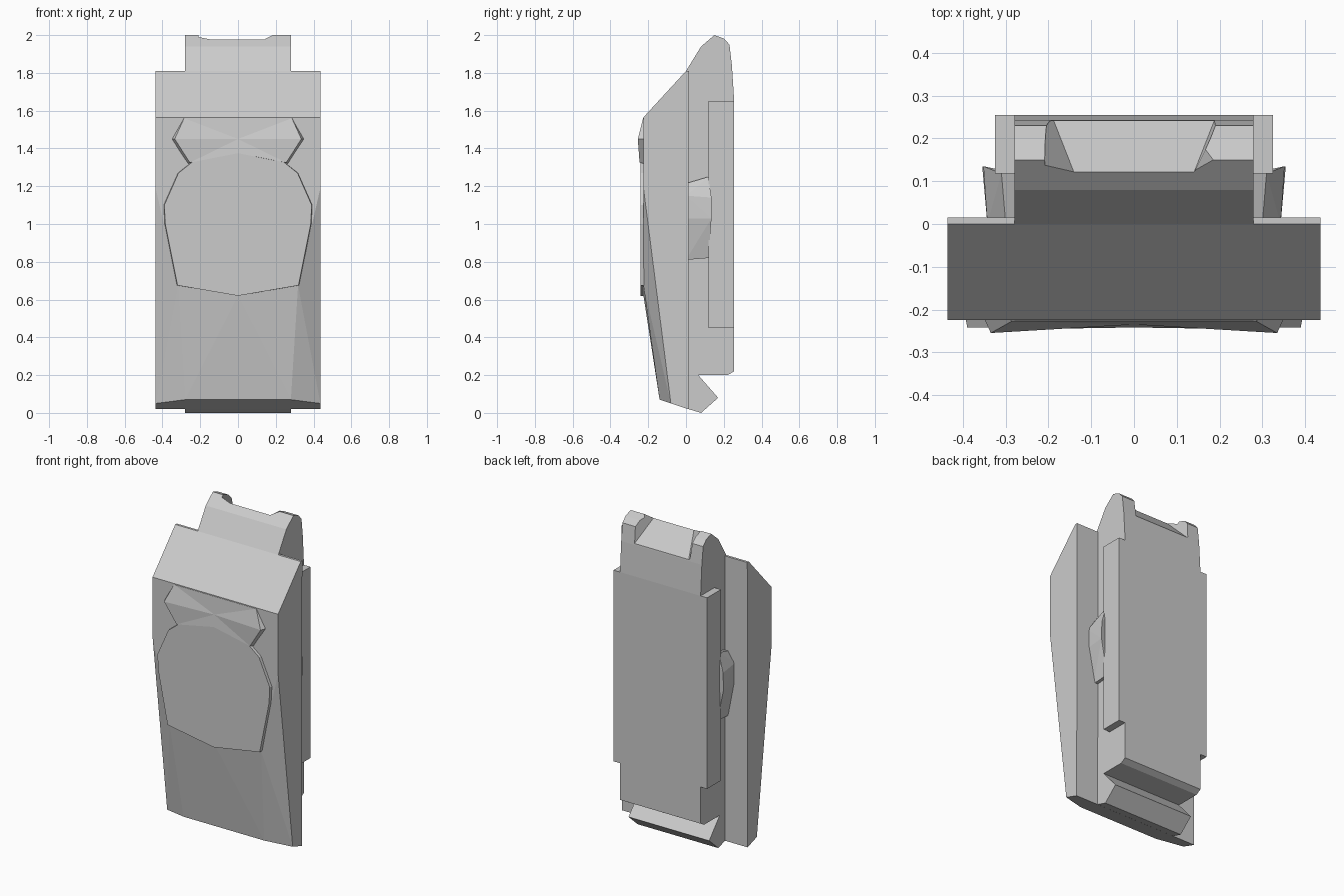
import bpy, bmesh

if "Cube" in bpy.data.objects:
    bpy.data.objects.remove(bpy.data.objects["Cube"])


def make(name, verts, faces):
    me = bpy.data.meshes.new(name)
    me.from_pydata(verts, [], faces)
    bm = bmesh.new()
    bm.from_mesh(me)
    bmesh.ops.recalc_face_normals(bm, faces=bm.faces)
    bm.to_mesh(me)
    bm.free()
    ob = bpy.data.objects.new(name, me)
    bpy.context.collection.objects.link(ob)
    return ob


def loft(name, a, b):
    """Closed solid between two matching rings."""
    n = len(a)
    faces = [list(range(n)), list(range(n, 2 * n))]
    faces += [(i, (i + 1) % n, (i + 1) % n + n, i + n) for i in range(n)]
    return make(name, a + b, faces)


def prism_x(name, profile, half):
    return loft(name, [(-half, y, z) for y, z in profile],
                [(half, y, z) for y, z in profile])


def hull(name, pts):
    me = bpy.data.meshes.new(name)
    bm = bmesh.new()
    for p in pts:
        bm.verts.new(p)
    res = bmesh.ops.convex_hull(bm, input=bm.verts[:])
    loose = [v for v in bm.verts if not v.link_faces]
    bmesh.ops.delete(bm, geom=loose, context='VERTS')
    bmesh.ops.recalc_face_normals(bm, faces=bm.faces)
    bm.to_mesh(me)
    bm.free()
    ob = bpy.data.objects.new(name, me)
    bpy.context.collection.objects.link(ob)
    return ob


def mirror_ring(half):
    """Right side points from bottom centre to top; mirrored to a full ring."""
    return half + [(-x, y, z) for x, y, z in reversed(half) if x > 0]


# Front shell with tapered corner facets
W = 0.436
half = [(W, -.225, 1.565), (W, -.225, 1.19), (.318, -.225, .675), (.28, -.14, .07),
        (W, -.08, .05), (W, .012, .02), (W, .015, 1.81), (W, 0, 1.81)]
n = len(half)
verts = half + [(-x, y, z) for x, y, z in half] + [(0, -.225, .62)]
c = 2 * n
faces = [(0, 1, 2, c, 2 + n, 1 + n, n), (c, 2, 3), (c, 3, 3 + n), (c, 3 + n, 2 + n),
         (3, 4, 5, 5 + n, 4 + n, 3 + n), (5, 6, 6 + n, 5 + n),
         (6, 7, 7 + n, 6 + n), (7, 0, n, 7 + n)]
for o in (0, n):
    faces += [(1 + o, 4 + o, 2 + o), (2 + o, 4 + o, 3 + o),
              tuple(i + o for i in (0, 1, 4, 5, 6, 7))]
make("front_shell", verts, faces)

# Core body with bottom hook
core = prism_x("core_body", [
    (0, .024), (.08, 0), (.17, .08), (.065, .2), (.22, .2), (.255, .22),
    (.255, 1.65), (.243, 1.84), (.23, 1.95), (.2, 1.982), (.15, 2),
    (.08, 1.94), (0, 1.81)], .28)

# Sloped notch cut into the top of the core
lower = [(-.14, .12, 1.978), (.14, .12, 1.978), (.195, .26, 1.83), (-.195, .26, 1.83)]
upper = [(-.21, .12, 2.012), (.21, .12, 2.012), (.21, .26, 2.012), (-.21, .26, 2.012)]
cutter = loft("notch_cutter", lower, upper)
cutter.hide_render = True
cutter.hide_set(True)
cut = core.modifiers.new("notch", 'BOOLEAN')
cut.object = cutter
cut.operation = 'DIFFERENCE'
cut.solver = 'EXACT'

# Wider back panel
prism_x("back_panel", [(.118, .45), (.255, .45), (.255, 1.65), (.118, 1.65)], .325)

# Side bumps
for side, s in (("left", -1), ("right", 1)):
    hull(side + "_side_bump", [(s * x, y, z) for x, y, z in [
        (.27, 0, .81), (.27, 0, 1.215), (.27, .118, .82), (.27, .118, 1.25),
        (.31, .118, 1.25), (.30, 0, 1.215), (.30, 0, .81), (.30, .118, .82),
        (.343, 0, 1.03), (.343, 0, 1.15), (.355, .135, 1.03), (.352, .135, 1.14)]])

# Raised front plate
outline = [(0, .62), (.32, .675), (.385, 1.0), (.39, 1.1), (.315, 1.27), (.24, 1.33), (0, 1.375)]
loft("front_plate", mirror_ring([(x, -.242, z) for x, z in outline]),
     mirror_ring([(x * 1.015, -.21, z) for x, z in outline]))

# Faceted brow above the plate
front = mirror_ring([(0, -.242, 1.375), (.255, -.246, 1.325), (.335, -.255, 1.45),
                     (.285, -.227, 1.56)])
back = mirror_ring([(0, -.2, 1.375), (.275, -.2, 1.315), (.36, -.2, 1.45),
                    (.295, -.2, 1.56)])
m = len(front)
make("brow", front + back + [(0, -.235, 1.45)],
     [(i, (i + 1) % m, (i + 1) % m + m, i + m) for i in range(m)]
     + [(i, (i + 1) % m, 2 * m) for i in range(m)] + [tuple(range(m, 2 * m))])
